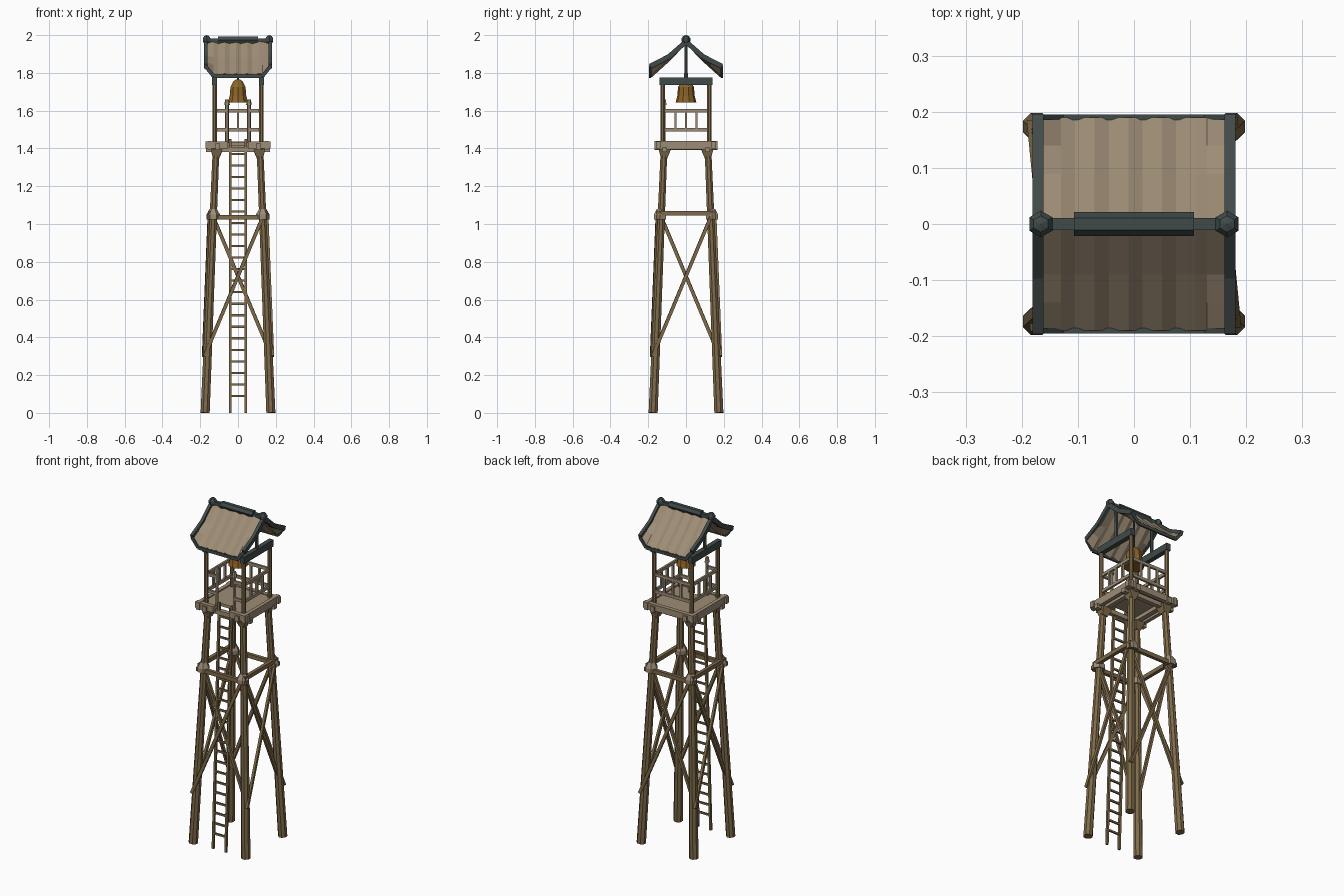
import bpy, bmesh, math
from mathutils import Vector, Matrix

cube = bpy.data.objects.get("Cube")
if cube:
    bpy.data.objects.remove(cube, do_unlink=True)


def material(name, rgb):
    m = bpy.data.materials.new(name)
    m.use_nodes = True
    m.diffuse_color = (*rgb, 1)
    m.node_tree.nodes["Principled BSDF"].inputs["Base Color"].default_value = (*rgb, 1)
    return m


WOOD = material("brown wood", (0.21, 0.145, 0.068))
PALE = material("pale timber", (0.34, 0.265, 0.18))
DARK = material("dark slate trim", (0.052, 0.07, 0.067))
BELL = material("aged bronze", (0.27, 0.125, 0.02))
SIGNS = (-1, 1)
CORNERS = [(x, y) for x in SIGNS for y in SIGNS]


def finish(name, bm, mat):
    bmesh.ops.recalc_face_normals(bm, faces=bm.faces)
    mesh = bpy.data.meshes.new(name)
    bm.to_mesh(mesh)
    bm.free()
    mesh.materials.append(mat)
    ob = bpy.data.objects.new(name, mesh)
    bpy.context.collection.objects.link(ob)
    return ob


def frame(a, b):
    """Matrix at the middle of a-b with z along it and x kept level."""
    a, b = Vector(a), Vector(b)
    d = (b - a).normalized()
    side = d.cross(Vector((0, 0, 1)))
    side = side.normalized() if side.length > 0.2 else Vector((1, 0, 0))
    up = d.cross(side).normalized()
    side = up.cross(d)
    m = Matrix((side, up, d)).transposed().to_4x4()
    m.translation = (a + b) / 2
    return m, (b - a).length


def beam(bm, a, b, w, h):
    m, length = frame(a, b)
    bmesh.ops.create_cube(bm, size=1, matrix=m @ Matrix.Diagonal((w, h, length, 1)))


def pole(bm, a, b, r1, r2=None, n=8):
    m, length = frame(a, b)
    bmesh.ops.create_cone(bm, cap_ends=True, segments=n, radius1=r1, radius2=r2 or r1,
                          depth=length, matrix=m @ Matrix.Rotation(math.pi / n, 4, "Z"))


def box(bm, x0, x1, y0, y1, z0, z1):
    c = Matrix.Translation(((x0 + x1) / 2, (y0 + y1) / 2, (z0 + z1) / 2))
    bmesh.ops.create_cube(bm, size=1, matrix=c @ Matrix.Diagonal((x1 - x0, y1 - y0, z1 - z0, 1)))


def lean(z):
    """Distance of the leg centre from the axis at height z."""
    return 0.174 - 0.058 * z / 1.4


# Leaning legs
bm = bmesh.new()
for sx, sy in CORNERS:
    lo, hi = lean(0), lean(1.4)
    pole(bm, (sx * lo, sy * lo, 0), (sx * hi, sy * hi, 1.4), 0.026, 0.019)
finish("legs", bm, WOOD)

# Crossed braces and middle ties, one diagonal outside the legs and one inside
bm = bmesh.new()
for turn in range(4):
    rot = Matrix.Rotation(turn * math.pi / 2, 3, "Z")
    for s, off in ((-1, 0.022), (1, 0.0)):
        a = Vector((s * 0.177, -lean(0.3) - off, 0.3))
        b = Vector((-s * 0.132, -lean(1.03) - off, 1.04))
        beam(bm, rot @ a, rot @ b, 0.014, 0.018)
    z, reach = ((1.035, 0.165), (1.058, 0.155))[turn % 2]
    y = -lean(z) - 0.018
    beam(bm, rot @ Vector((-reach, y, z)), rot @ Vector((reach, y, z)), 0.02, 0.024)
finish("braces_and_ties", bm, WOOD)

# Lashing blocks at the middle ties and flared caps under the deck
bm = bmesh.new()
for sx, sy in CORNERS:
    x, y = sx * 0.131, sy * 0.138
    pole(bm, (x, y, 1.025), (x, y, 1.05), 0.036, 0.036, 6)
    pole(bm, (x, y, 1.05), (x, y, 1.08), 0.036, 0.019, 6)
finish("lashing_blocks", bm, PALE)
bm = bmesh.new()
for sx, sy in CORNERS:
    pole(bm, (sx * 0.116, sy * 0.116, 1.35), (sx * 0.113, sy * 0.113, 1.395), 0.024, 0.045, 4)
finish("leg_caps", bm, WOOD)

# Ladder
bm = bmesh.new()
foot, head = lean(0), lean(1.4)
for s in SIGNS:
    beam(bm, (s * 0.042, -foot, 0), (s * 0.042, -head, 1.45), 0.013, 0.013)
for i in range(22):
    z = 0.09 + i * 0.061
    y = -foot + (foot - head) * z / 1.45
    beam(bm, (-0.042, y, z), (0.042, y, z), 0.009, 0.011)
finish("ladder", bm, WOOD)

# Deck with a notch for the ladder
bm = bmesh.new()
box(bm, -0.15, 0.15, -0.09, 0.15, 1.415, 1.432)
for s in SIGNS:
    x0, x1 = sorted((s * 0.052, s * 0.15))
    box(bm, x0, x1, -0.15, -0.09, 1.415, 1.432)
    x0, x1 = sorted((s * 0.052, s * 0.172))
    box(bm, x0, x1, -0.16, -0.135, 1.40, 1.437)
    box(bm, s * 0.15 - 0.011, s * 0.15 + 0.011, -0.166, 0.166, 1.395, 1.44)
    box(bm, s * 0.108 - 0.014, s * 0.108 + 0.014, -0.168, 0.168, 1.393, 1.427)
box(bm, -0.172, 0.172, 0.135, 0.16, 1.40, 1.437)
for s in SIGNS:
    box(bm, -0.17, 0.17, s * 0.113 - 0.013, s * 0.113 + 0.013, 1.38, 1.405)
finish("deck", bm, PALE)

# Corner posts
bm = bmesh.new()
for sx, sy in CORNERS:
    pole(bm, (sx * 0.124, sy * 0.124, 1.43), (sx * 0.124, sy * 0.124, 1.745), 0.0125)
finish("corner_posts", bm, WOOD)

# Railings on three sides, open at the ladder between two gate posts
bm = bmesh.new()
for z in (1.5, 1.6):
    for s in SIGNS:
        beam(bm, (s * 0.124, -0.124, z), (s * 0.124, 0.124, z), 0.012, 0.018)
        beam(bm, (s * 0.056, -0.118, z), (s * 0.124, -0.118, z), 0.012, 0.018)
    beam(bm, (-0.124, 0.124, z), (0.124, 0.124, z), 0.012, 0.018)
for t in (-0.055, 0, 0.055):
    for s in SIGNS:
        beam(bm, (s * 0.124, t, 1.5), (s * 0.124, t, 1.6), 0.012, 0.012)
    beam(bm, (t, 0.124, 1.5), (t, 0.124, 1.6), 0.012, 0.012)
for s in SIGNS:
    pole(bm, (s * 0.058, -0.116, 1.43), (s * 0.058, -0.116, 1.64), 0.01, 0.01, 6)
    pole(bm, (s * 0.058, -0.116, 1.63), (s * 0.058, -0.116, 1.66), 0.015, 0.01, 6)
finish("railing", bm, PALE)

# Top beams and king posts
bm = bmesh.new()
for s in SIGNS:
    box(bm, s * 0.124 - 0.014, s * 0.124 + 0.014, -0.14, 0.14, 1.735, 1.775)
    pole(bm, (s * 0.124, 0, 1.77), (s * 0.124, 0, 1.96), 0.011, 0.009, 6)
pole(bm, (0, 0, 1.75), (0, 0, 1.96), 0.005, n=6)
finish("roof_frame", bm, DARK)

# Bell from a turned profile
bm = bmesh.new()
profile = [(0.055, 1.643), (0.046, 1.68), (0.042, 1.725), (0.026, 1.755), (0.012, 1.765)]
for (r1, z1), (r2, z2) in zip(profile, profile[1:]):
    bmesh.ops.create_cone(bm, cap_ends=False, segments=10, radius1=r1, radius2=r2,
                          depth=z2 - z1, matrix=Matrix.Translation((0, 0, (z1 + z2) / 2)))
bmesh.ops.remove_doubles(bm, verts=bm.verts, dist=0.001)
bmesh.ops.holes_fill(bm, edges=[e for e in bm.edges if e.is_boundary])
finish("bell", bm, BELL)


def roof_z(x, y):
    """Sagging slope with upturned corners."""
    t = abs(y)
    z = 1.965 - 1.0 * min(t, 0.09) - 0.9 * max(0, t - 0.09)
    rise = max(0, abs(x) - 0.13) / 0.04 * max(0, t - 0.06) / 0.13
    return z + 0.05 * rise


# Ribbed roof sheet: wide gentle rise, narrow drop
bm = bmesh.new()
columns = [(-0.17, 0), (-0.13, 0.01)]
for i in range(4):
    columns += [(-0.105 + i * 0.06, 0), (-0.07 + i * 0.06, 0.012)]
columns += [(0.13, 0.01), (0.17, 0)]
rows = (-0.19, -0.14, -0.09, 0, 0.09, 0.14, 0.19)
grid = [[bm.verts.new((x, y, roof_z(x, y) + dz)) for y in rows] for x, dz in columns]
for c0, c1 in zip(grid, grid[1:]):
    for j in range(len(rows) - 1):
        bm.faces.new((c0[j], c1[j], c1[j + 1], c0[j + 1]))
roof = finish("roof_sheet", bm, PALE)
solid = roof.modifiers.new("thickness", "SOLIDIFY")
solid.thickness = 0.012
solid.offset = -1 if roof.data.polygons[0].normal.z > 0 else 1

# Dark edging around the roof
bm = bmesh.new()
for s in SIGNS:
    for y0, y1 in zip(rows, rows[1:]):
        beam(bm, (s * 0.171, y0, roof_z(0.17, y0)), (s * 0.171, y1, roof_z(0.17, y1)), 0.019, 0.026)
    edge = (-0.172, -0.13, 0.13, 0.172)
    for x0, x1 in zip(edge, edge[1:]):
        beam(bm, (x0, s * 0.19, roof_z(x0, 0.19) - 0.003),
             (x1, s * 0.19, roof_z(x1, 0.19) - 0.003), 0.01, 0.018)
finish("roof_edging", bm, DARK)

# Ridge beam, ridge cover and end knobs
bm = bmesh.new()
box(bm, -0.165, 0.165, -0.011, 0.011, 1.95, 1.982)
pole(bm, (-0.107, 0, 1.974), (0.107, 0, 1.974), 0.021, n=6)
for s in SIGNS:
    bmesh.ops.create_uvsphere(bm, u_segments=6, v_segments=5, radius=0.025,
                              matrix=Matrix.Translation((s * 0.166, 0, 1.975)))
finish("ridge", bm, DARK)
